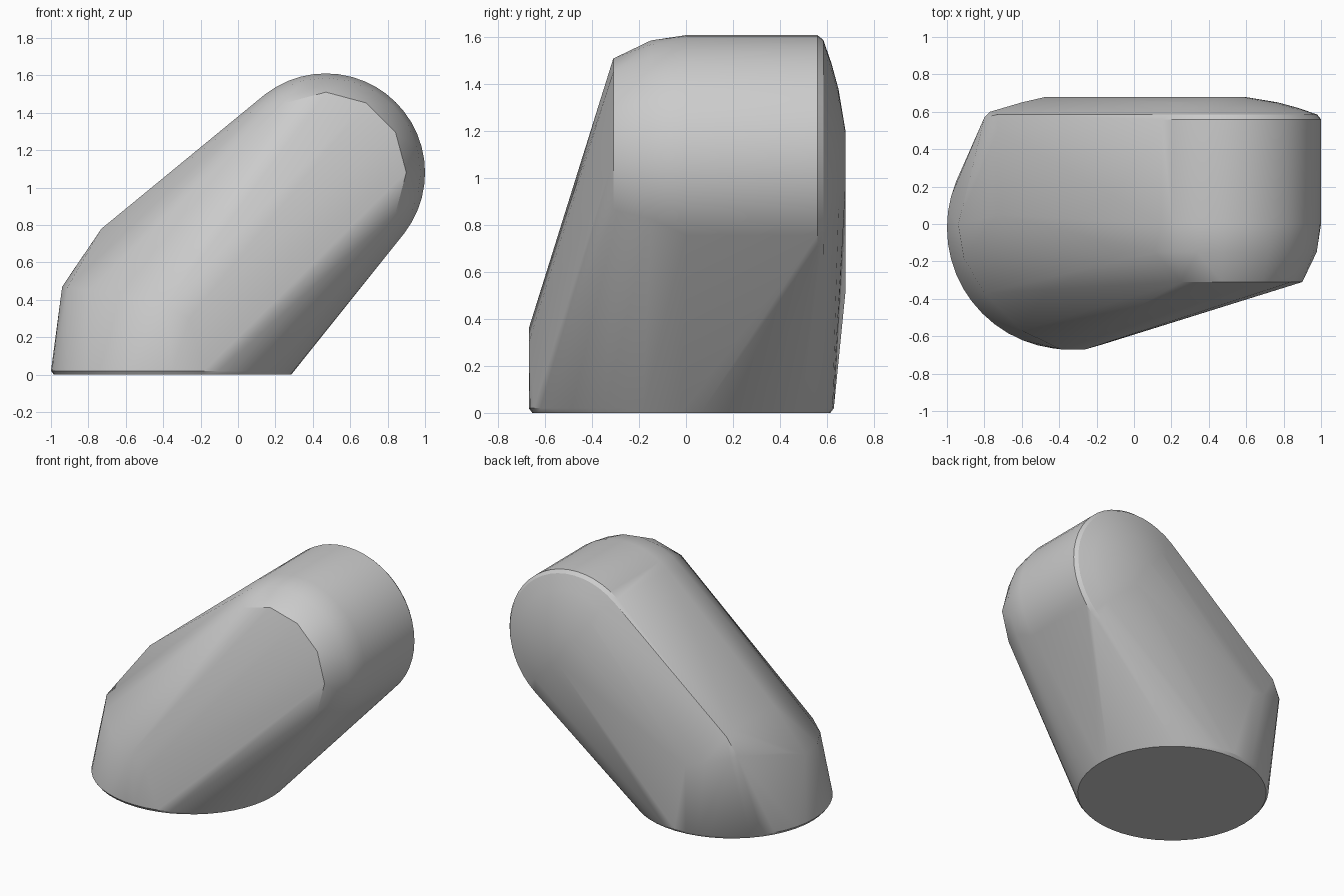
import bpy, bmesh
from math import cos, sin, pi, radians
from mathutils import Vector

if "Cube" in bpy.data.objects:
    bpy.data.objects.remove(bpy.data.objects["Cube"])

grey = bpy.data.materials.new("plain grey")
grey.use_nodes = True
grey.diffuse_color = (0.6, 0.6, 0.6, 1)
grey.node_tree.nodes["Principled BSDF"].inputs["Base Color"].default_value = (0.6, 0.6, 0.6, 1)


def ring(center, radius, axis, sides):
    """Circle of points around a y or z axis."""
    points = []
    for i in range(sides):
        a = 2 * pi * i / sides
        c, s = radius * cos(a), radius * sin(a)
        offset = (c, s, 0) if axis == "z" else (c, 0, s)
        points.append(Vector(center) + Vector(offset))
    return points


# Round foot with a slim bevel and a short upright wall
points = ring((-0.35, -0.02, 0), 0.635, "z", 48)
points += ring((-0.35, -0.02, 0.02), 0.65, "z", 48)

# Shoulder above the foot, from the front round to the left
points += [Vector(p) for p in (
    (-0.26, -0.67, 0.3), (-0.39, -0.67, 0.36), (-0.6, -0.57, 0.42),
    (-0.8, -0.37, 0.45), (-0.91, -0.18, 0.47), (-0.94, 0, 0.47),
    (-0.9, 0.15, 0.53), (-0.73, 0.05, 0.78), (-0.73, 0.5, 0.78))]

# Lower end of the bulging back
points += [Vector(p) for p in (
    (-0.8, 0.57, 0.64), (-0.77, 0.6, 0.62), (-0.73, 0.585, 0.76),
    (-0.6, 0.65, 0.57), (-0.47, 0.68, 0.52))]

# Horizontal rounded head: (y, radius, sides) from the front to the domed back
for y, radius, sides in ((-0.31, 0.43, 12), (-0.15, 0.507, 24), (0, 0.53, 48),
                         (0.56, 0.53, 48), (0.585, 0.51, 48), (0.62, 0.41, 32),
                         (0.65, 0.3, 32), (0.68, 0.12, 24)):
    points += ring((0.47, y, 1.08), radius, "y", sides)

# Wrap everything in one tight skin
bm = bmesh.new()
for p in points:
    bm.verts.new(p)
hull = bmesh.ops.convex_hull(bm, input=bm.verts[:])
loose = {v for v in hull["geom_interior"] + hull["geom_unused"]
         if isinstance(v, bmesh.types.BMVert) and v.is_valid}
bmesh.ops.delete(bm, geom=list(loose), context="VERTS")
bmesh.ops.dissolve_limit(bm, angle_limit=radians(1), verts=bm.verts[:], edges=bm.edges[:])
bmesh.ops.recalc_face_normals(bm, faces=bm.faces[:])
mesh = bpy.data.meshes.new("slanted_body")
bm.to_mesh(mesh)
bm.free()
mesh.materials.append(grey)
body = bpy.data.objects.new("slanted_body", mesh)
bpy.context.collection.objects.link(body)

# Smooth skin with crisp front and foot edges
bpy.ops.object.select_all(action="DESELECT")
body.select_set(True)
bpy.context.view_layer.objects.active = body
bpy.ops.object.shade_smooth_by_angle(angle=radians(30))
